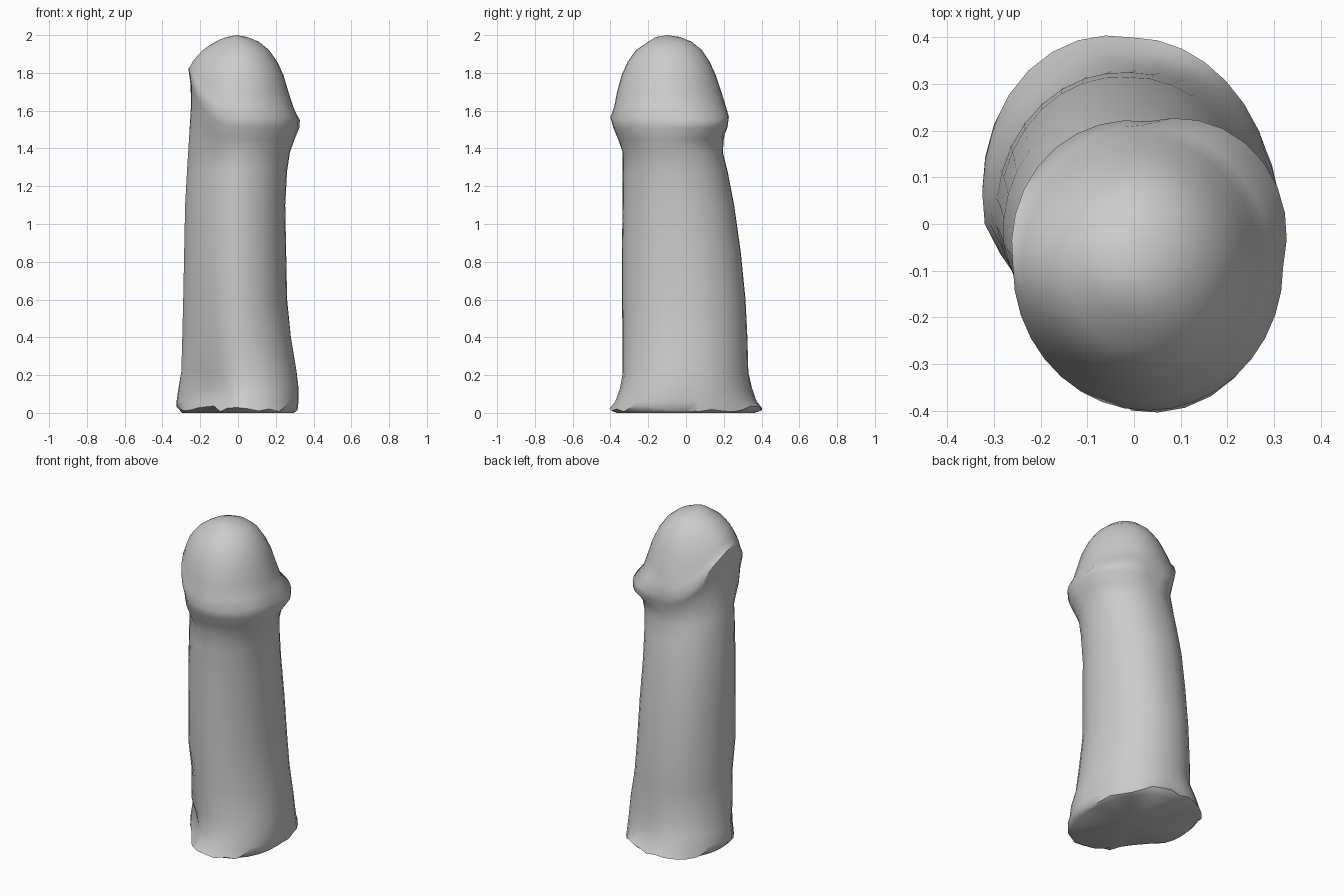
import bpy, bmesh, math, random
from mathutils import Vector

cube = bpy.data.objects.get("Cube")
if cube:
    bpy.data.objects.remove(cube, do_unlink=True)

SEGMENTS = 36
PEAK = math.radians(178)      # direction in which the rim rises highest

gray = bpy.data.materials.new("plain_gray")
gray.use_nodes = True
gray.diffuse_color = (0.6, 0.6, 0.6, 1)
gray.node_tree.nodes["Principled BSDF"].inputs["Base Color"].default_value = (0.6, 0.6, 0.6, 1)

# Uneven heights for the ragged foot and the rim
random.seed(4)
ragged = [random.uniform(-1, 1) for _ in range(SEGMENTS)]

# How far each diagonal bulges: back left, back right, front right, front left
FOOT = (0, .03, -.085, .03)
ANKLE = (0, .01, -.05, .01)
SHAFT = (.005, .01, -.03, 0)
RIM = (.035, .02, 0, 0)
ROUND = (0, 0, 0, 0)


def ring_points(corners, height, lift, left, right, front, back, wobble=0.0):
    """Oval section from its extents; lift raises it towards PEAK."""
    center = Vector(((left + right) / 2, (front + back) / 2, height))
    points = []
    for i in range(SEGMENTS):
        angle = math.tau * i / SEGMENTS
        rise = lift * max(0, math.cos(angle - PEAK)) ** 3
        push = corners[4 * i // SEGMENTS] * abs(math.sin(2 * angle))
        offset = Vector((math.cos(angle) * ((right - left) / 2 + push),
                         math.sin(angle) * ((back - front) / 2 + push),
                         rise + wobble * ragged[i]))
        points.append(center + offset)
    return points


def loft(name, sections, base, tip):
    """Skin the sections in order and close both ends with a fan."""
    bm = bmesh.new()
    rings = [[bm.verts.new(p) for p in ring_points(*s)] for s in sections]
    bottom, top = bm.verts.new(base), bm.verts.new(tip)
    for i in range(SEGMENTS):
        j = (i + 1) % SEGMENTS
        for low, high in zip(rings, rings[1:]):
            bm.faces.new((low[i], low[j], high[j], high[i]))
        bm.faces.new((rings[0][j], rings[0][i], bottom))
        bm.faces.new((rings[-1][i], rings[-1][j], top))
    mesh = bpy.data.meshes.new(name)
    bm.to_mesh(mesh)
    bm.free()
    mesh.materials.append(gray)
    part = bpy.data.objects.new(name, mesh)
    bpy.context.collection.objects.link(part)
    bpy.ops.object.select_all(action="DESELECT")
    part.select_set(True)
    bpy.context.view_layer.objects.active = part
    bpy.ops.object.shade_smooth_by_angle(angle=math.radians(55))


# Sections: corners, height, lift, left, right, front, back, wobble
# Leaning column with a ragged, flared foot
column = [
    (FOOT, 0, 0, -.29, .29, -.36, .36),
    (FOOT, .022, 0, -.32, .31, -.4, .4, .018),
    (FOOT, .06, 0, -.32, .315, -.37, .37),
    (FOOT, .13, 0, -.31, .315, -.345, .345),
    (ANKLE, .22, 0, -.3, .31, -.335, .33),
    (ANKLE, .4, 0, -.295, .28, -.335, .325),
    (SHAFT, .6, 0, -.29, .26, -.34, .315),
    (SHAFT, .85, 0, -.285, .255, -.34, .29),
    (SHAFT, 1.1, 0, -.28, .25, -.335, .255),
    (SHAFT, 1.28, 0, -.27, .26, -.335, .22),
    (SHAFT, 1.38, .06, -.26, .275, -.335, .195),
]
# Slanted rim that overhangs the column
rim = [
    (ROUND, 1.45, .16, -.25, .3, -.36, .2),
    (RIM, 1.51, .24, -.25, .318, -.385, .212),
    (RIM, 1.56, .26, -.26, .32, -.4, .22, .012),
]
# Domed top
dome = [
    (ROUND, 1.62, .21, -.255, .293, -.38, .212),
    (ROUND, 1.7, .16, -.24, .267, -.365, .187),
    (ROUND, 1.79, .1, -.215, .24, -.34, .157),
    (ROUND, 1.86, .06, -.187, .207, -.308, .125),
    (ROUND, 1.92, .03, -.145, .165, -.265, .085),
    (ROUND, 1.965, .01, -.1, .11, -.2, .03),
    (ROUND, 1.99, 0, -.06, .05, -.16, -.03),
]
loft("domed_column", column + rim + dome, base=(0, 0, 0), tip=(-.01, -.1, 2))
